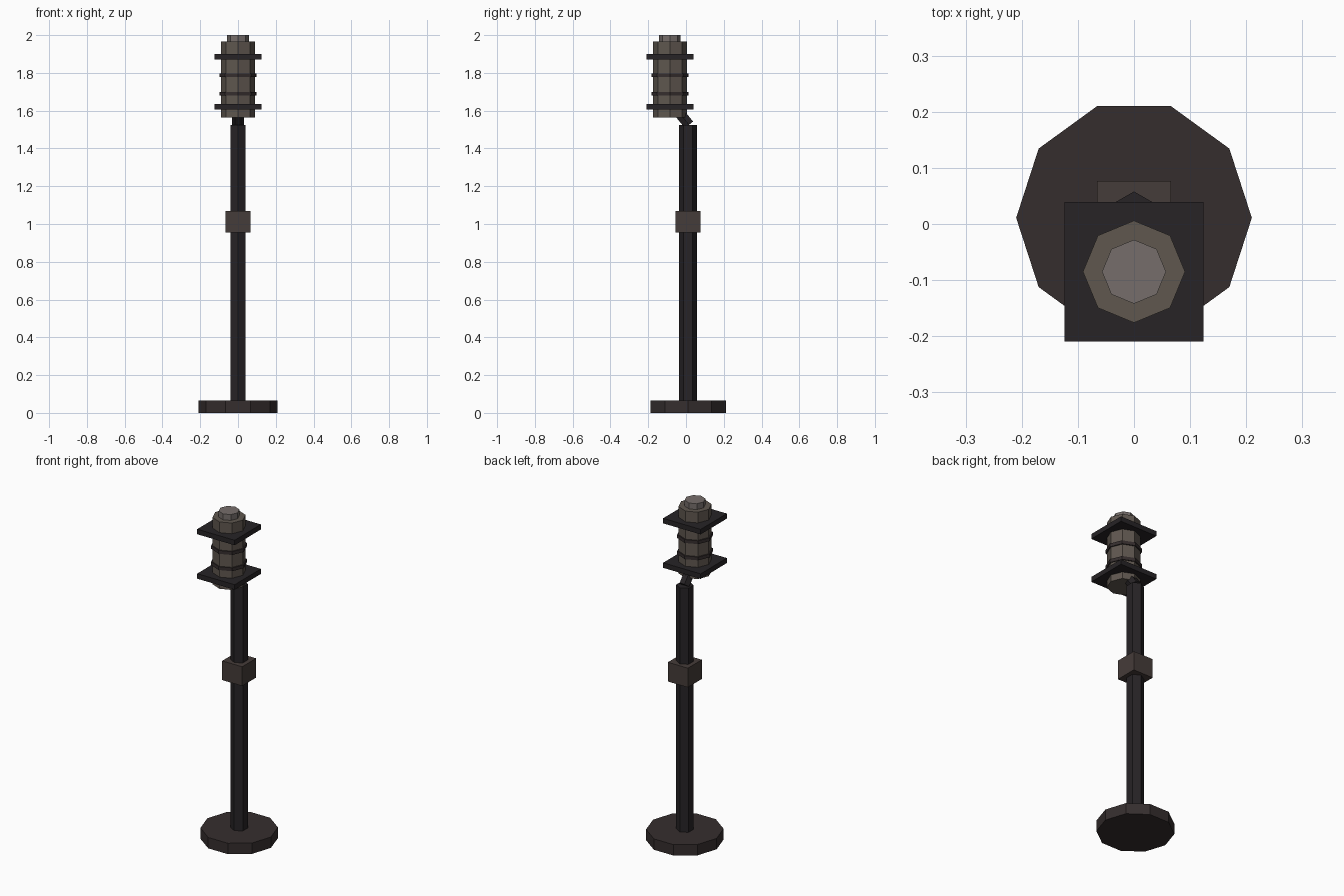
import bpy
from math import pi
from mathutils import Vector

if "Cube" in bpy.data.objects:
    bpy.data.objects.remove(bpy.data.objects["Cube"])


def material(name, rgb):
    m = bpy.data.materials.new(name)
    m.diffuse_color = (*rgb, 1)
    m.use_nodes = True
    m.node_tree.nodes["Principled BSDF"].inputs["Base Color"].default_value = m.diffuse_color
    return m


IRON = material("dark_iron", (0.020, 0.017, 0.019))
BROWN = material("brown_iron", (0.036, 0.027, 0.027))
RUST = material("collar_brown", (0.060, 0.045, 0.041))
GLASS = material("smoky_glass", (0.115, 0.095, 0.078))
CAP = material("cap_grey", (0.180, 0.155, 0.145))


def prism(name, sides, radius, start, end, mat, spin=0.0):
    """Prism between two points; spin turns the section (0 puts a corner on x)."""
    a, b = Vector(start), Vector(end)
    d = b - a
    bpy.ops.mesh.primitive_cylinder_add(vertices=sides, radius=radius, depth=d.length)
    ob = bpy.context.object
    ob.name = name
    # Blender places the first corner on +y; turn it onto +x first
    for v in ob.data.vertices:
        x, y = v.co.x, v.co.y
        v.co.x, v.co.y = y, -x
    ob.rotation_euler = (Vector((0, 0, 1)).rotation_difference(d).to_euler()
                         if spin == 0 else (0, 0, spin))
    ob.location = (a + b) / 2
    ob.data.materials.append(mat)
    return ob


def block(name, y, z0, z1, width, mat):
    bpy.ops.mesh.primitive_cube_add(size=1, location=(0, y, (z0 + z1) / 2))
    ob = bpy.context.object
    ob.name = name
    ob.scale = (width, width, z1 - z0)
    ob.data.materials.append(mat)
    return ob


POST_Y, LAMP_Y = 0.011, -0.085

# Foot, post and collar
prism("base", 10, 0.21, (0, POST_Y, 0), (0, POST_Y, 0.065), BROWN)
prism("post", 6, 0.047, (0, POST_Y, 0.06), (0, POST_Y, 1.525), IRON, spin=pi / 2)
block("collar", POST_Y, 0.955, 1.07, 0.132, RUST)

# Slanted neck from post to lamp
prism("neck", 6, 0.032, (0, 0.016, 1.525), (0, -0.07, 1.63), IRON)

# Lamp body and cap
prism("lamp_body", 8, 0.091, (0, LAMP_Y, 1.565), (0, LAMP_Y, 1.965), GLASS)
prism("lamp_cap", 8, 0.057, (0, LAMP_Y, 1.96), (0, LAMP_Y, 2.0), CAP)

# Square plates and thin bands around the lamp
for label, z0 in (("lower", 1.605), ("upper", 1.871)):
    block(label + "_plate", LAMP_Y, z0, z0 + 0.03, 0.248, IRON)
for label, z0 in (("lower", 1.68), ("upper", 1.777)):
    prism(label + "_band", 8, 0.098, (0, LAMP_Y, z0), (0, LAMP_Y, z0 + 0.02), BROWN)
